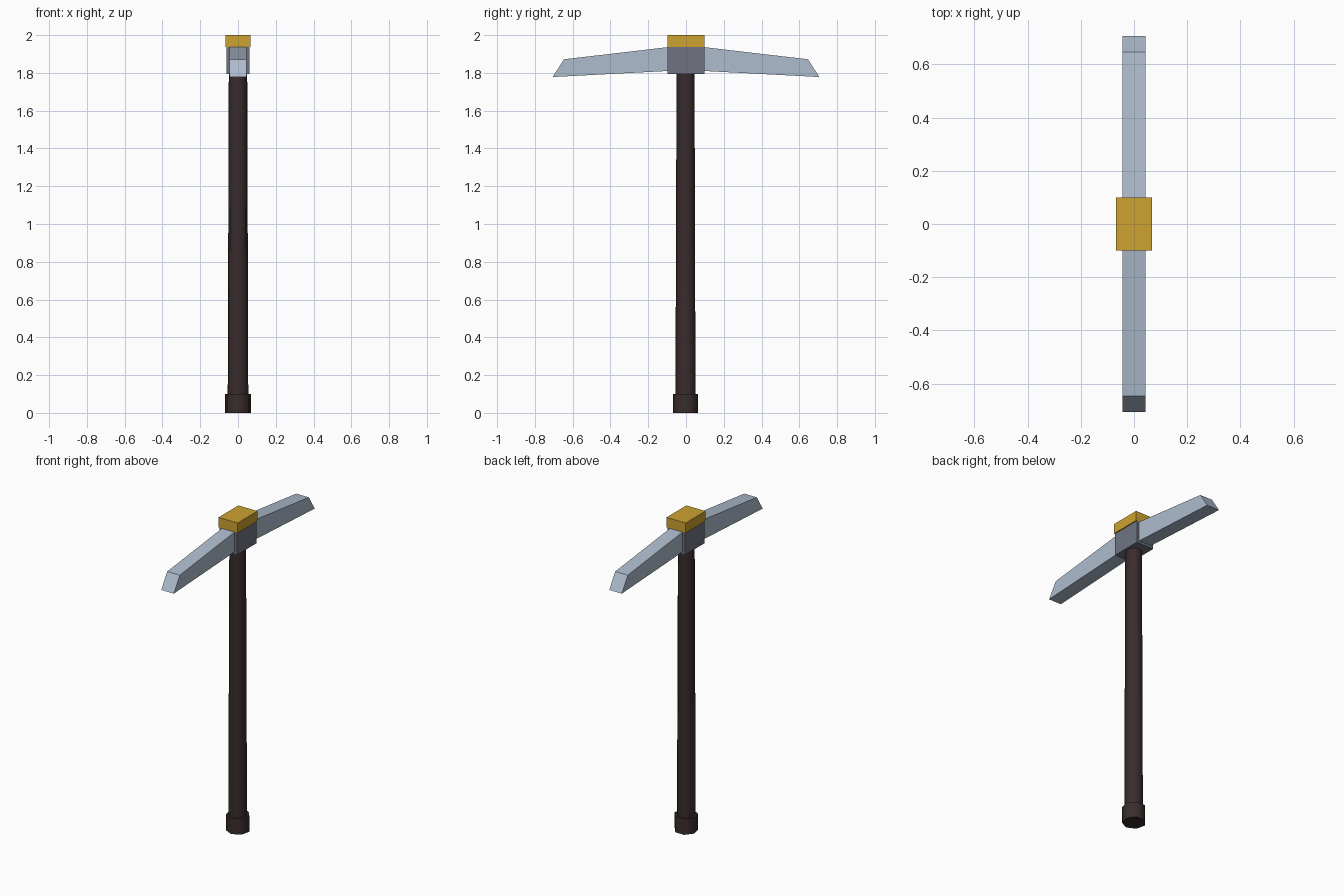
import bpy, bmesh, math

if "Cube" in bpy.data.objects:
    bpy.data.objects.remove(bpy.data.objects["Cube"])


def material(name, rgb):
    m = bpy.data.materials.new(name)
    lin = [((c / 255 + 0.055) / 1.055) ** 2.4 for c in rgb]
    m.diffuse_color = (*lin, 1)
    m.use_nodes = True
    m.node_tree.nodes["Principled BSDF"].inputs["Base Color"].default_value = m.diffuse_color
    return m


wood = material("dark wood", (58, 44, 44))
steel = material("pale steel", (174, 188, 205))
iron = material("dark iron", (112, 116, 129))
gold = material("gold", (204, 162, 48))


def finish(name, bm, mat):
    bmesh.ops.recalc_face_normals(bm, faces=bm.faces)
    me = bpy.data.meshes.new(name)
    bm.to_mesh(me)
    bm.free()
    me.materials.append(mat)
    ob = bpy.data.objects.new(name, me)
    bpy.context.collection.objects.link(ob)
    return ob


def rod(name, r0, r1, z0, z1, mat, sides=7):
    """Tapered upright prism with a corner on -y and smooth sides."""
    bm = bmesh.new()
    rings = []
    for r, z in ((r0, z0), (r1, z1)):
        angles = [-math.pi / 2 + math.tau * i / sides for i in range(sides)]
        rings.append([bm.verts.new((r * math.cos(a), r * math.sin(a), z)) for a in angles])
        bm.faces.new(rings[-1])
    for i in range(sides):
        j = (i + 1) % sides
        f = bm.faces.new((rings[0][i], rings[0][j], rings[1][j], rings[1][i]))
        f.smooth = True
    for e in bm.edges:
        e.smooth = all(f.smooth for f in e.link_faces)
    return finish(name, bm, mat)


def extrude_x(name, profile, half, mat):
    """Flat (y, z) profile given thickness along x."""
    bm = bmesh.new()
    face = bm.faces.new([bm.verts.new((-half, y, z)) for y, z in profile])
    new = bmesh.ops.extrude_face_region(bm, geom=[face])["geom"]
    for v in new:
        if isinstance(v, bmesh.types.BMVert):
            v.co.x = half
    return finish(name, bm, mat)


def block(name, hx, hy, z0, z1, mat):
    return extrude_x(name, [(-hy, z0), (hy, z0), (hy, z1), (-hy, z1)], hx, mat)


# Handle and end knob
rod("handle", 0.056, 0.05, 0.05, 1.82, wood)
rod("handle_knob", 0.07, 0.07, 0.0, 0.1, wood)

# Head: collar, cap and a mirrored pair of blades
block("head_collar", 0.061, 0.099, 1.795, 1.937, iron)
block("head_cap", 0.067, 0.099, 1.937, 2.0, gold)
for side, name in ((-1, "front_blade"), (1, "back_blade")):
    pts = [(0.08, 1.811), (0.706, 1.778), (0.646, 1.872), (0.09, 1.937)]
    extrude_x(name, [(side * y, z) for y, z in pts], 0.044, steel)
